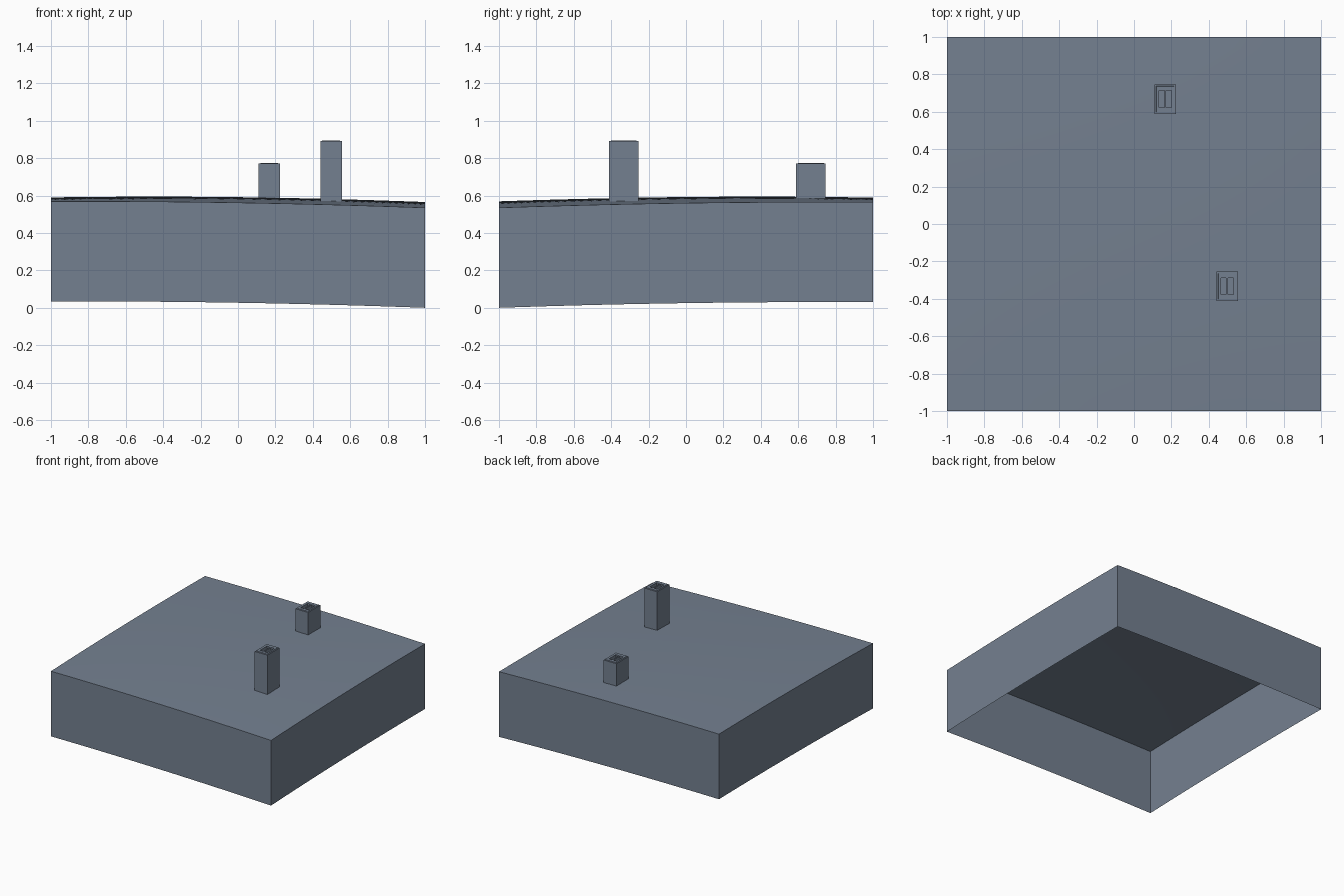
import bpy
import bmesh

cube = bpy.data.objects.get("Cube")
if cube:
    bpy.data.objects.remove(cube, do_unlink=True)

slate = bpy.data.materials.new("slate_grey")
slate.use_nodes = True
colour = (0.175, 0.217, 0.28, 1)
slate.diffuse_color = colour
slate.node_tree.nodes["Principled BSDF"].inputs["Base Color"].default_value = colour

SKIRT = 0.535


def ground(x, y):
    """Gently domed, tilted ground height."""
    tilt = 0.564 - 0.014 * x + 0.012 * y + 0.003 * x * y
    dome = 0.01 * (2 - x * x - y * y)
    return tilt + dome + 0.005 * (1 - x * x) * (1 - y * y)


def finish(bm, name, smooth=False):
    mesh = bpy.data.meshes.new(name)
    bm.to_mesh(mesh)
    bm.free()
    mesh.materials.append(slate)
    obj = bpy.data.objects.new(name, mesh)
    bpy.context.collection.objects.link(obj)
    if smooth:
        bpy.ops.object.select_all(action="DESELECT")
        obj.select_set(True)
        bpy.context.view_layer.objects.active = obj
        bpy.ops.object.shade_smooth_by_angle()
    return obj


# Ground sheet with a skirt hanging from its border, open underneath
bm = bmesh.new()
bmesh.ops.create_grid(bm, x_segments=32, y_segments=32, size=1)
for v in bm.verts:
    v.co.z = ground(v.co.x, v.co.y)
border = [e for e in bm.edges if e.is_boundary]
skirt = bmesh.ops.extrude_edge_only(bm, edges=border)["geom"]
for v in skirt:
    if isinstance(v, bmesh.types.BMVert):
        v.co.z -= SKIRT
bmesh.ops.recalc_face_normals(bm, faces=bm.faces)
top = max(bm.faces, key=lambda f: f.calc_center_median().z)
if top.normal.z < 0:
    bmesh.ops.reverse_faces(bm, faces=bm.faces)
finish(bm, "ground_block", smooth=True)


# Hollow chimney with a low lip round two flues
def chimney(name, cx, cy, top):
    half_x, half_y, flue_x, flue_y, wall = 0.058, 0.079, 0.034, 0.045, 0.005
    bm = bmesh.new()
    bmesh.ops.create_cube(bm, size=2)
    for v in bm.verts:
        x, y = cx + v.co.x * half_x, cy + v.co.y * half_y
        v.co = (x, y, top - 0.003 if v.co.z > 0 else ground(x, y) - 0.002)
    bmesh.ops.delete(bm, geom=[f for f in bm.faces if f.normal.z < -0.5],
                     context="FACES_ONLY")

    # Raised lip inside the top edge
    cap = [f for f in bm.faces if f.normal.z > 0.9]
    bmesh.ops.inset_region(bm, faces=cap, thickness=0.014)
    bmesh.ops.inset_region(bm, faces=cap, thickness=0.001, depth=0.003)

    # Cut the cap along the flue walls, then sink both flues
    cuts = [(0, cx + d) for d in (-flue_x, -wall, wall, flue_x)]
    cuts += [(1, cy + d) for d in (-flue_y, flue_y)]
    for axis, at in cuts:
        point, normal = [0, 0, 0], [0, 0, 0]
        point[axis], normal[axis] = at, 1
        lid = [f for f in bm.faces
               if f.normal.z > 0.9 and f.calc_center_median().z > top - 0.001]
        geom = lid + list({e for f in lid for e in f.edges})
        geom += list({v for f in lid for v in f.verts})
        bmesh.ops.bisect_plane(bm, geom=geom, plane_co=point, plane_no=normal)
    flues = []
    for f in bm.faces:
        c = f.calc_center_median()
        if (c.z > top - 0.001 and wall < abs(c.x - cx) < flue_x
                and abs(c.y - cy) < flue_y):
            flues.append(f)
    for f in bmesh.ops.extrude_discrete_faces(bm, faces=flues)["faces"]:
        for v in f.verts:
            v.co.z -= 0.06
    finish(bm, name)


chimney("short_chimney", 0.167, 0.668, 0.775)
chimney("tall_chimney", 0.498, -0.333, 0.895)
